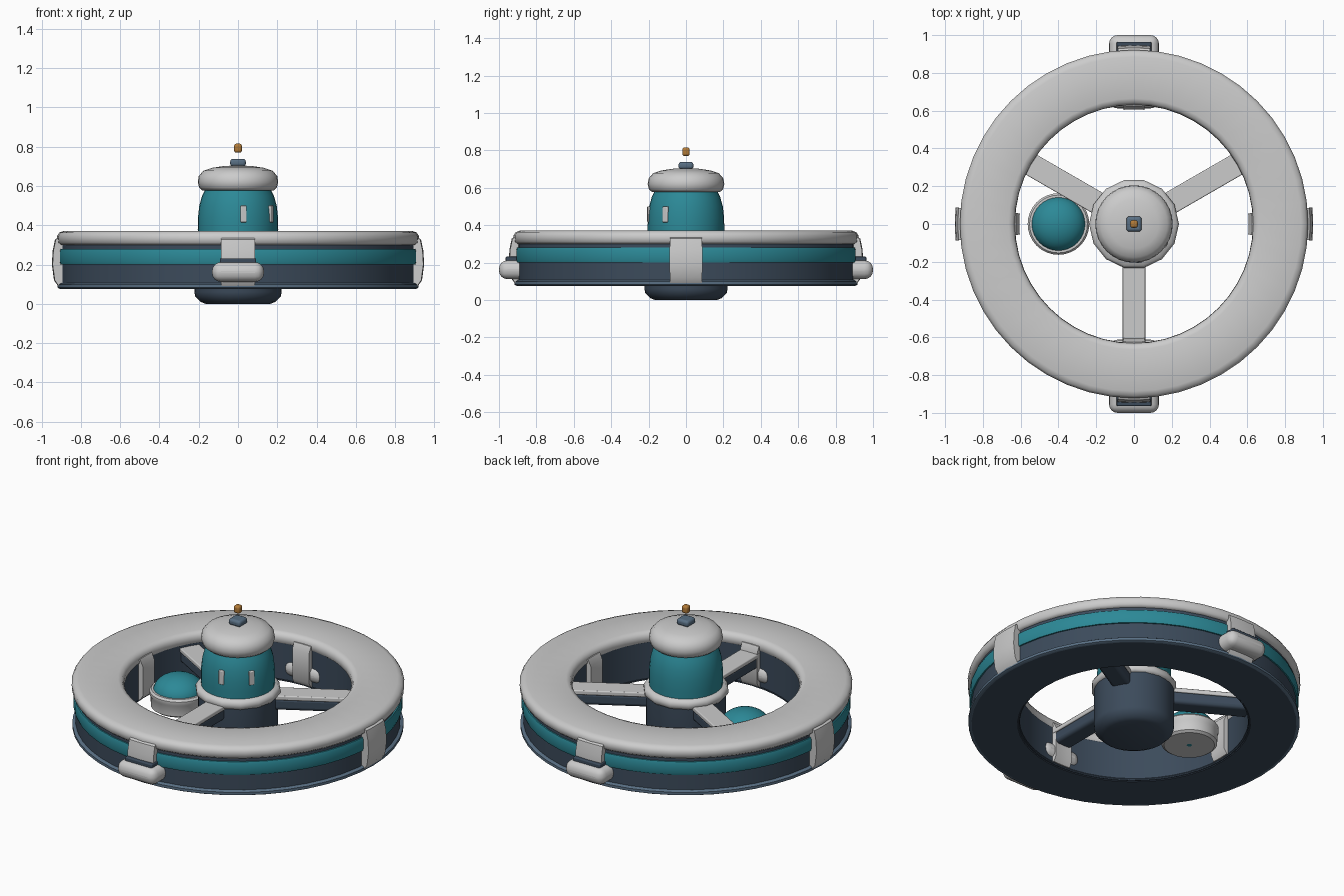
import bpy, bmesh, math
from mathutils import Matrix

if "Cube" in bpy.data.objects:
    bpy.data.objects.remove(bpy.data.objects["Cube"])


def material(name, rgb):
    m = bpy.data.materials.new(name)
    m.diffuse_color = (*rgb, 1)
    m.use_nodes = True
    m.node_tree.nodes["Principled BSDF"].inputs["Base Color"].default_value = m.diffuse_color
    return m


TEAL = material("teal", (0.025, 0.25, 0.31))
SLATE = material("slate", (0.045, 0.07, 0.105))
STEEL = material("steel_blue", (0.10, 0.16, 0.23))
AMBER = material("amber", (0.45, 0.20, 0.04))


def finish(name, bm, mat=None, angle=35, bevel=0, segments=3):
    bmesh.ops.remove_doubles(bm, verts=bm.verts, dist=1e-5)
    bmesh.ops.recalc_face_normals(bm, faces=bm.faces)
    me = bpy.data.meshes.new(name)
    bm.to_mesh(me)
    bm.free()
    ob = bpy.data.objects.new(name, me)
    bpy.context.collection.objects.link(ob)
    if mat:
        me.materials.append(mat)
    if bevel:
        b = ob.modifiers.new("bevel", 'BEVEL')
        b.width, b.segments = bevel, segments
    bpy.ops.object.select_all(action='DESELECT')
    ob.select_set(True)
    bpy.context.view_layer.objects.active = ob
    bpy.ops.object.shade_smooth_by_angle(angle=math.radians(angle))
    return ob


def lathe(name, profile, mat=None, seg=48, closed=True, center=(0, 0), arc=None, angle=35):
    """Spin an (r, z) profile round z; arc=(start, end) makes a capped sector."""
    bm = bmesh.new()
    a0, a1 = arc or (0, 2 * math.pi)
    rows = []
    for i in range(seg + 1 if arc else seg):
        a = a0 + (a1 - a0) * i / seg
        rows.append([bm.verts.new((center[0] + r * math.cos(a),
                                   center[1] + r * math.sin(a), z)) for r, z in profile])
    n = len(profile)
    for i in range(seg):
        p, q = rows[i], rows[(i + 1) % len(rows)]
        for j in range(n if closed else n - 1):
            k = (j + 1) % n
            bm.faces.new((p[j], q[j], q[k], p[k]))
    if arc:
        bm.faces.new(rows[0])
        bm.faces.new(rows[-1])
    bmesh.ops.dissolve_degenerate(bm, dist=1e-6, edges=bm.edges)
    return finish(name, bm, mat, angle)


def box(name, lo, hi, mat=None, bevel=0, rot=0, segments=3):
    """Box from corner lo to corner hi, then turned about the z axis."""
    bm = bmesh.new()
    bmesh.ops.create_cube(bm, size=1)
    for v in bm.verts:
        v.co = [(l + h) / 2 + c * (h - l) for l, h, c in zip(lo, hi, v.co)]
    bmesh.ops.transform(bm, matrix=Matrix.Rotation(rot, 4, 'Z'), verts=bm.verts)
    return finish(name, bm, mat, 35, bevel, segments)


def ball(name, center, scale, mat):
    bm = bmesh.new()
    bmesh.ops.create_uvsphere(bm, u_segments=32, v_segments=16, radius=1)
    for v in bm.verts:
        v.co = [c + s * x for c, s, x in zip(center, scale, v.co)]
    return finish(name, bm, mat, 60)


# Outer ring: body, cap, coloured band and bottom rim
lathe("ring_body", [(0.635, 0.08), (0.90, 0.08), (0.90, 0.32), (0.635, 0.32)], SLATE)
lathe("ring_cap", [(0.63, 0.315), (0.645, 0.30), (0.905, 0.30), (0.92, 0.312), (0.922, 0.345),
                   (0.91, 0.363), (0.885, 0.372), (0.665, 0.372), (0.643, 0.365), (0.632, 0.345)],
      angle=50)
lathe("ring_band", [(0.88, 0.20), (0.908, 0.20), (0.913, 0.215), (0.913, 0.265),
                    (0.908, 0.28), (0.88, 0.28)], TEAL)
lathe("ring_bottom_rim", [(0.88, 0.08), (0.905, 0.075), (0.918, 0.082), (0.918, 0.098),
                          (0.905, 0.106), (0.88, 0.106)], STEEL, angle=50)
lathe("ring_underside", [(0.632, 0.09), (0.645, 0.076), (0.905, 0.076), (0.905, 0.09)], SLATE)

# Central hub
lathe("hub_base", [(0, 0), (0.165, 0), (0.19, 0.01), (0.218, 0.038), (0.222, 0.06),
                   (0.222, 0.30), (0, 0.30)], SLATE, 32, closed=False)
lathe("hub_collar", [(0.19, 0.28), (0.225, 0.28), (0.237, 0.293), (0.238, 0.315),
                     (0.226, 0.333), (0.19, 0.338)], None, 14, angle=50)
lathe("hub_tower", [(0, 0.29), (0.202, 0.29), (0.205, 0.38), (0.204, 0.44), (0.197, 0.50),
                    (0.183, 0.55), (0.163, 0.59), (0, 0.59)], TEAL, 32, closed=False)
lathe("hub_roof", [(0, 0.578), (0.182, 0.578), (0.198, 0.592), (0.205, 0.62), (0.200, 0.65),
                   (0.176, 0.678), (0.13, 0.693), (0.07, 0.702), (0, 0.705)], None, 32,
      closed=False, angle=50)
box("beacon_base", (-0.04, -0.04, 0.70), (0.04, 0.04, 0.738), STEEL, 0.014)
box("beacon_light", (-0.02, -0.02, 0.77), (0.02, 0.02, 0.816), AMBER, 0.012)

# Tower windows
for i, deg in enumerate((-82, -33)):
    box(f"tower_window_{i}", (0.185, -0.016, 0.415), (0.208, 0.016, 0.50), None, 0.005,
        math.radians(deg))

# Three spokes, each a beam with a pale walkway on top
for i, deg in enumerate((30, 150, 270)):
    a = math.radians(deg)
    box(f"spoke_beam_{i}", (0.18, -0.055, 0.205), (0.66, 0.055, 0.28), SLATE, 0.02, a)
    box(f"spoke_walkway_{i}", (0.18, -0.06, 0.27), (0.66, 0.06, 0.297), None, 0.006, a)

# Four clamps wrapped through the ring
for i in range(4):
    a = i * math.pi / 2
    d = math.radians(5.3)
    lathe(f"ring_clamp_{i}", [(0.607, 0.12), (0.625, 0.09), (0.915, 0.088), (0.937, 0.12),
                              (0.948, 0.20), (0.944, 0.27), (0.932, 0.328), (0.912, 0.34),
                              (0.625, 0.338), (0.607, 0.30)], None, 4, arc=(a - d, a + d))
    # Docking pods on the front and back clamps
    if i % 2:
        box(f"dock_pod_{i}", (0.612, -0.132, 0.112), (1.0, 0.132, 0.212), None, 0.045, a, 4)
        box(f"dock_plate_{i}", (0.90, -0.092, 0.20), (0.964, 0.092, 0.232), SLATE, 0.006, a)

# Small shuttle pod beside the hub
lathe("shuttle_cup", [(0, 0.087), (0.14, 0.087), (0.155, 0.098), (0.157, 0.16), (0.163, 0.17),
                      (0.163, 0.19), (0.153, 0.202), (0.13, 0.202), (0, 0.18)], None, 32,
      closed=False, center=(-0.4, 0))
ball("shuttle_dome", (-0.4, 0, 0.186), (0.143, 0.143, 0.10), TEAL)
